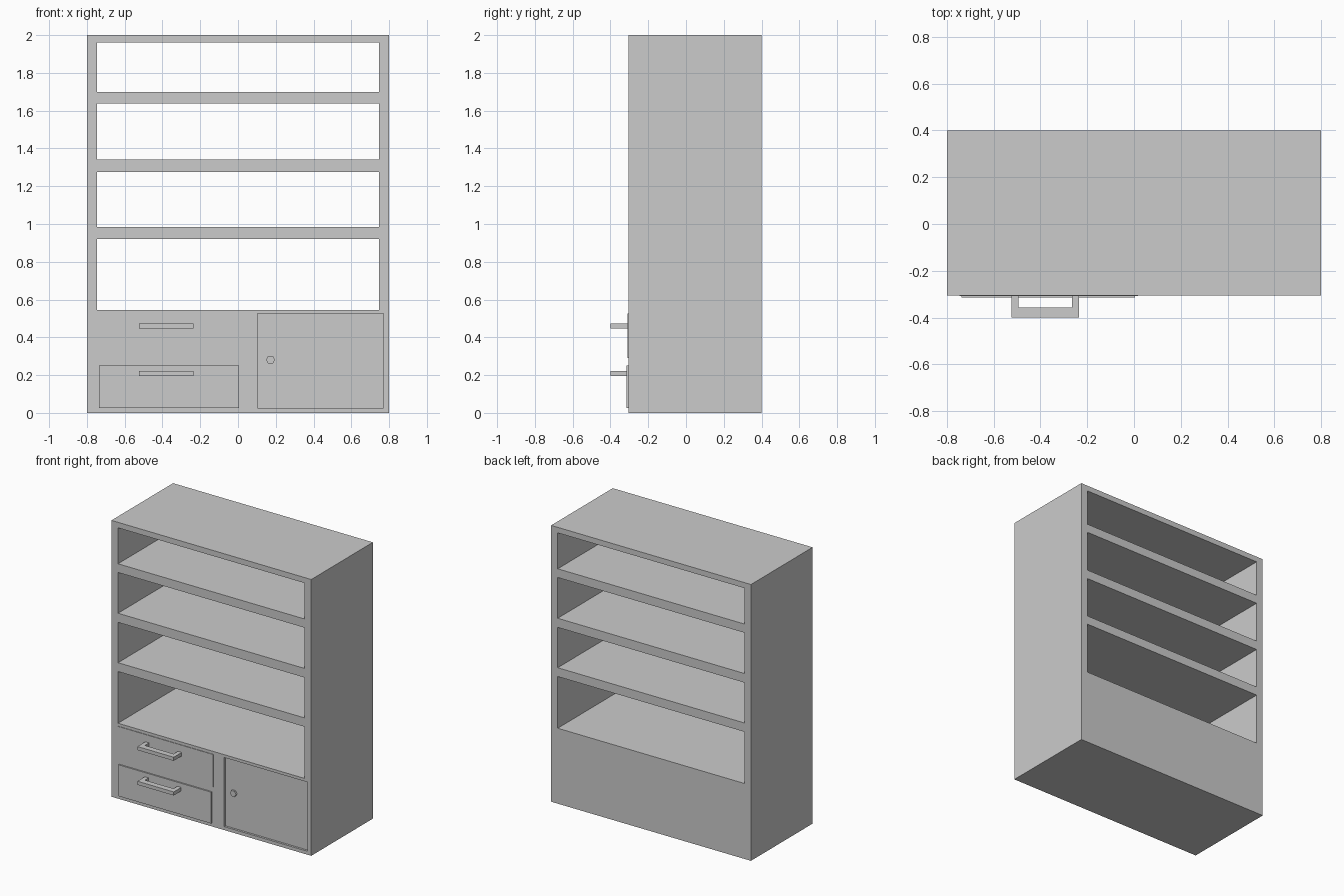
import bpy, bmesh, math
from mathutils import Matrix

if "Cube" in bpy.data.objects:
    bpy.data.objects.remove(bpy.data.objects["Cube"])

FRONT, BACK = -0.305, 0.40


def finish(name, bm):
    bmesh.ops.recalc_face_normals(bm, faces=bm.faces)
    mesh = bpy.data.meshes.new(name)
    bm.to_mesh(mesh)
    bm.free()
    obj = bpy.data.objects.new(name, mesh)
    bpy.context.collection.objects.link(obj)
    return obj


def add_box(bm, x, y, z):
    size = [b - a for a, b in (x, y, z)]
    mid = [(a + b) / 2 for a, b in (x, y, z)]
    bmesh.ops.create_cube(bm, size=1, matrix=Matrix.Translation(mid) @ Matrix.Diagonal((*size, 1)))


def box(name, x, y, z):
    bm = bmesh.new()
    add_box(bm, x, y, z)
    return finish(name, bm)


# Cabinet body, with open shelf bays and a shallow recess for the door
cabinet = box("cabinet_body", (-0.8, 0.8), (FRONT, BACK), (0, 2))
bm = bmesh.new()
for bay in ((0.546, 0.92), (0.984, 1.276), (1.342, 1.637), (1.70, 1.96)):
    add_box(bm, (-0.747, 0.747), (-0.6, 0.6), bay)
add_box(bm, (0.103, 0.771), (-0.6, FRONT + 0.015), (0.025, 0.525))
cutter = finish("opening_cutter", bm)
cutter.hide_render = True

cut = cabinet.modifiers.new("openings", "BOOLEAN")
cut.object = cutter
cut.operation = "DIFFERENCE"
cut.solver = "EXACT"
bpy.context.view_layer.objects.active = cabinet
bpy.ops.object.modifier_apply(modifier=cut.name)
bpy.data.objects.remove(cutter)

# Drawer fronts
box("upper_drawer_front", (-0.747, 0.018), (-0.309, FRONT + 0.01), (0.29, 0.525))
box("lower_drawer_front", (-0.737, 0.005), (-0.315, FRONT + 0.01), (0.025, 0.252))


# U-shaped drawer handles, extruded from a plan profile
def handle(name, z, root):
    x0, x1, t = -0.525, -0.235, 0.03
    profile = [(x0, root), (x0, -0.40), (x1, -0.40), (x1, root),
               (x1 - t, root), (x1 - t, -0.358), (x0 + t, -0.358), (x0 + t, root)]
    bm = bmesh.new()
    face = bm.faces.new([bm.verts.new((x, y, z - 0.013)) for x, y in profile])
    ext = bmesh.ops.extrude_face_region(bm, geom=[face])
    top = [v for v in ext["geom"] if isinstance(v, bmesh.types.BMVert)]
    bmesh.ops.translate(bm, verts=top, vec=(0, 0, 0.026))
    finish(name, bm)


handle("upper_drawer_handle", 0.46, -0.307)
handle("lower_drawer_handle", 0.209, -0.313)

# Small hexagonal door knob sitting inside the recess
bpy.ops.mesh.primitive_cylinder_add(vertices=6, radius=0.024, depth=0.016,
                                    location=(0.172, FRONT + 0.0095, 0.281),
                                    rotation=(math.pi / 2, 0, math.pi))
knob = bpy.context.object
knob.name = "door_knob"
knob.rotation_euler = (math.pi / 2, math.pi / 6, 0)
